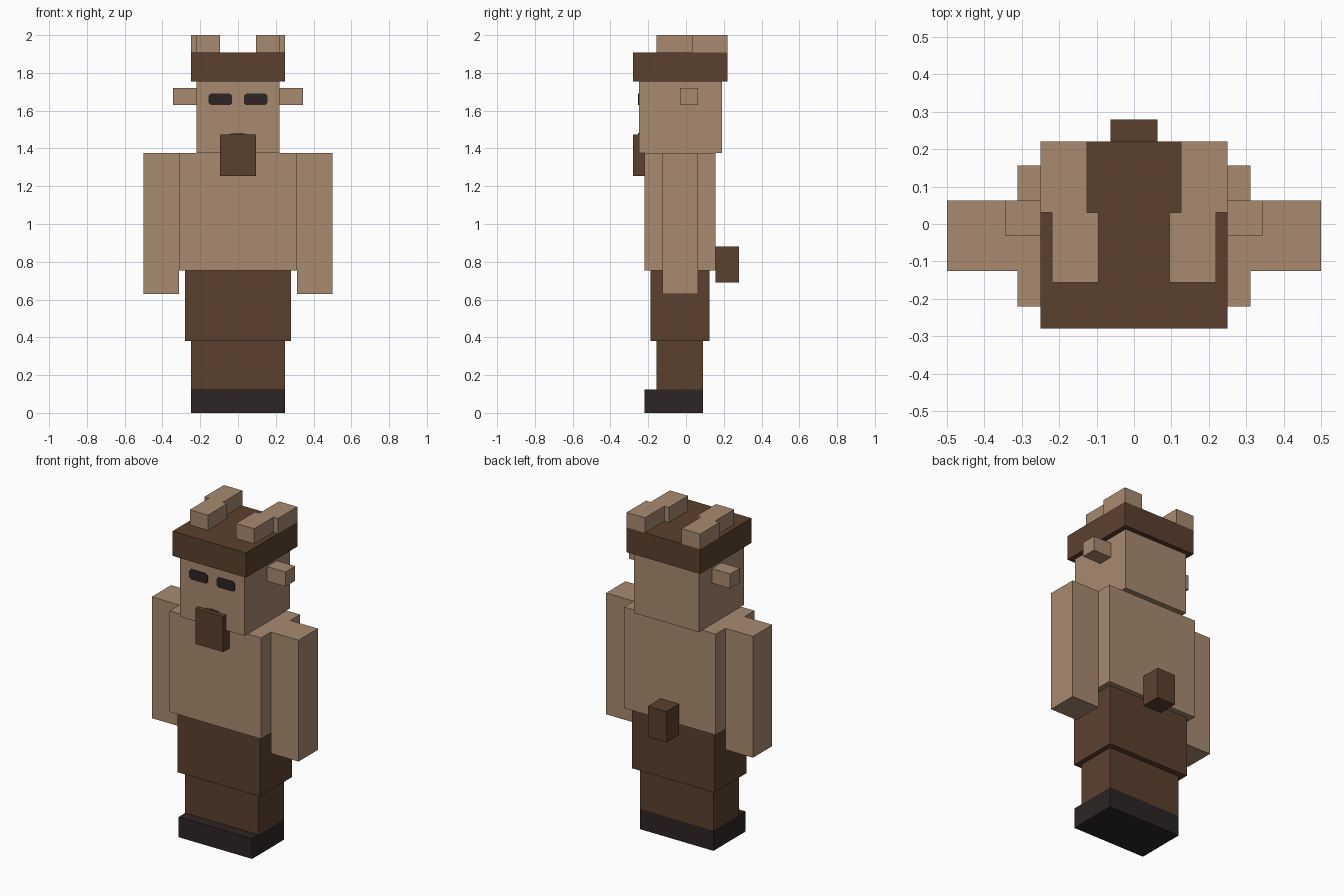
import bpy
import bmesh
import math
from mathutils import Vector

cube = bpy.data.objects.get("Cube")
if cube:
    bpy.data.objects.remove(cube, do_unlink=True)


def material(name, colour):
    mat = bpy.data.materials.new(name)
    mat.use_nodes = True
    mat.diffuse_color = (*colour, 1)
    mat.node_tree.nodes["Principled BSDF"].inputs["Base Color"].default_value = (*colour, 1)
    return mat


tan = material("tan", (0.392, 0.254, 0.162))
brown = material("dark brown", (0.105, 0.051, 0.027))
black = material("soft black", (0.026, 0.018, 0.018))


def finish(name, bm, mat):
    bmesh.ops.recalc_face_normals(bm, faces=bm.faces)
    mesh = bpy.data.meshes.new(name)
    bm.to_mesh(mesh)
    bm.free()
    mesh.materials.append(mat)
    obj = bpy.data.objects.new(name, mesh)
    bpy.context.collection.objects.link(obj)
    return obj


def box(name, mat, x, y, z):
    """Box from (min, max) ranges on each axis."""
    bm = bmesh.new()
    bmesh.ops.create_cube(bm, size=1)
    for v in bm.verts:
        v.co = Vector([(a + b) / 2 + c * (b - a) for c, (a, b) in zip(v.co, (x, y, z))])
    return finish(name, bm, mat)


def centred(name, mat, half, y, z):
    return box(name, mat, (-half, half), y, z)


def pair(name, mat, x, y, z):
    box("left_" + name, mat, x, y, z)
    box("right_" + name, mat, (-x[1], -x[0]), y, z)


def plate(name, mat, outline, cx, cz, y, depth=0.004):
    """Thin painted detail on a front face."""
    bm = bmesh.new()
    face = bm.faces.new([bm.verts.new((cx + px, y, cz + pz)) for px, pz in outline])
    ext = bmesh.ops.extrude_face_region(bm, geom=[face])
    moved = [g for g in ext["geom"] if isinstance(g, bmesh.types.BMVert)]
    bmesh.ops.translate(bm, verts=moved, vec=(0, -depth, 0))
    return finish(name, bm, mat)


# Legs and feet
centred("feet", black, 0.25, (-0.22, 0.09), (0, 0.125))
centred("lower_legs", brown, 0.25, (-0.157, 0.09), (0.125, 0.38))
centred("upper_legs", brown, 0.28, (-0.188, 0.125), (0.38, 0.755))

# Body, arms and tail
centred("torso", tan, 0.312, (-0.22, 0.157), (0.755, 1.377))
pair("arm", tan, (0.312, 0.5), (-0.125, 0.063), (0.63, 1.377))
centred("tail", brown, 0.063, (0.157, 0.28), (0.69, 0.88))

# Head, ears and beard
centred("head", tan, 0.22, (-0.25, 0.19), (1.377, 1.755))
pair("ear", tan, (0.22, 0.345), (-0.031, 0.063), (1.63, 1.72))
centred("beard", brown, 0.095, (-0.28, -0.22), (1.255, 1.473))

# Hair cap with stepped horns
centred("hair_cap", brown, 0.25, (-0.28, 0.22), (1.755, 1.907))
pair("front_horn", tan, (0.095, 0.219), (-0.156, 0.031), (1.907, 2))
pair("rear_horn", tan, (0.125, 0.25), (0.031, 0.22), (1.907, 2))

# Eyes with clipped corners, and the mouth showing above the beard
w, h, c = 0.062, 0.031, 0.012
eye = [(-w, c - h), (c - w, -h), (w - c, -h), (w, c - h),
       (w, h - c), (w - c, h), (c - w, h), (-w, h - c)]
for side, sign in (("left", 1), ("right", -1)):
    plate(side + "_eye", black, eye, sign * 0.093, 1.66, -0.25)
mouth = [(0.06 * math.cos(i * math.pi / 8), 0.02 * math.sin(i * math.pi / 8)) for i in range(16)]
plate("mouth", brown, mouth, 0, 1.463, -0.25)
